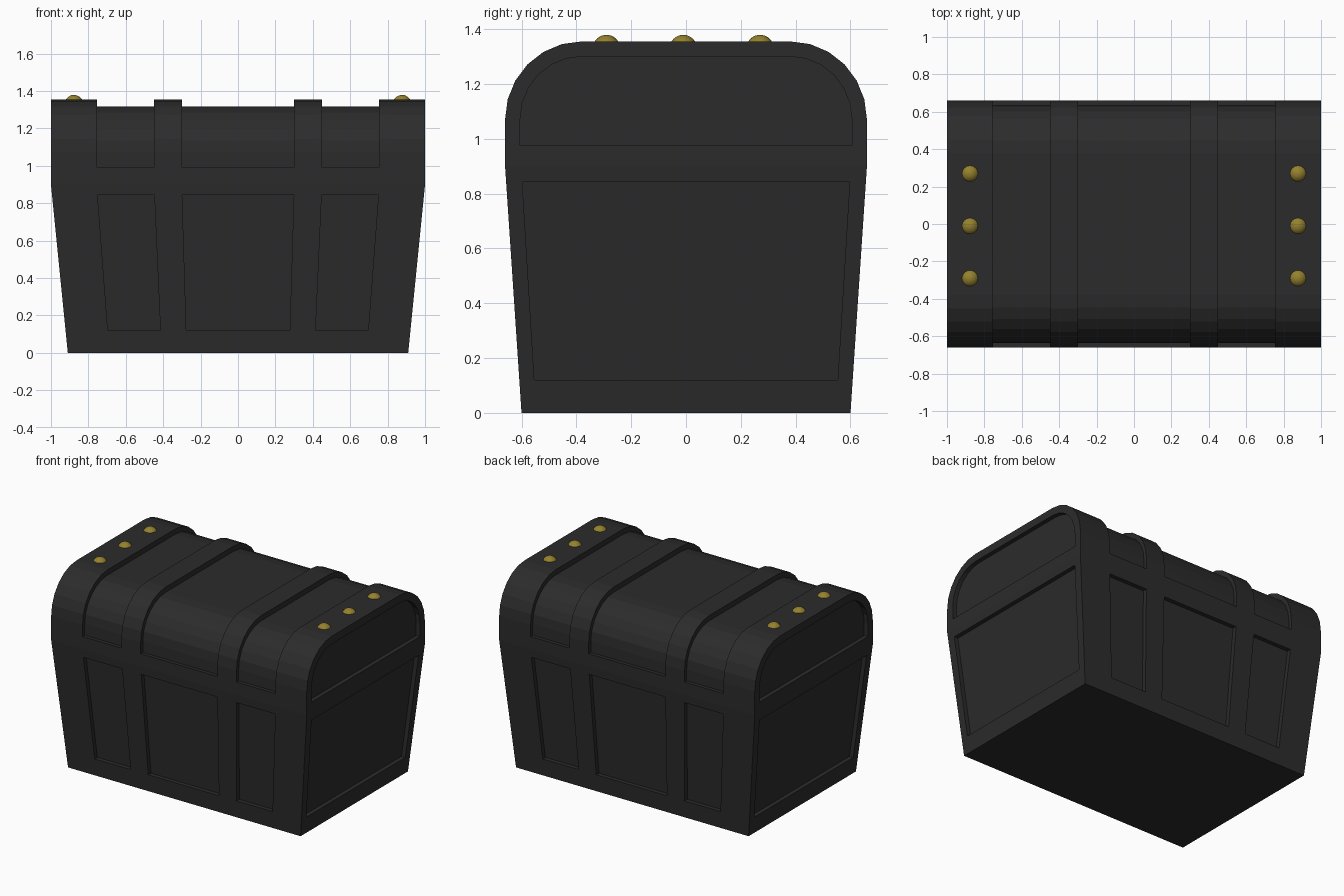
import bpy, bmesh, math
from mathutils import Vector

if "Cube" in bpy.data.objects:
    bpy.data.objects.remove(bpy.data.objects["Cube"])

COLS = [-1, -0.755, -0.45, -0.30, 0.30, 0.45, 0.755, 1]   # strap edges along x
SEAM, DEPTH = 0.90, 0.03


def material(name, rgb):
    m = bpy.data.materials.new(name)
    m.diffuse_color = (*rgb, 1)
    m.use_nodes = True
    m.node_tree.nodes["Principled BSDF"].inputs["Base Color"].default_value = m.diffuse_color
    return m


dark = material("charcoal", (0.0245, 0.0245, 0.0245))
brass = material("aged brass", (0.30, 0.22, 0.028))


def finish(bm, name, mat):
    bmesh.ops.remove_doubles(bm, verts=bm.verts[:], dist=1e-5)
    bmesh.ops.recalc_face_normals(bm, faces=bm.faces[:])
    mesh = bpy.data.meshes.new(name)
    bm.to_mesh(mesh)
    bm.free()
    mesh.materials.append(mat)
    ob = bpy.data.objects.new(name, mesh)
    bpy.context.collection.objects.link(ob)
    return ob


def poly(bm, pts):
    return bm.faces.new([bm.verts.new(p) for p in pts])


def recess(bm, faces, move):
    """Extrude a patch of faces, shift the new points inward, open the old patch."""
    geo = bmesh.ops.extrude_face_region(bm, geom=faces)["geom"]
    for v in geo:
        if isinstance(v, bmesh.types.BMVert):
            v.co = move(v.co)
    old = [f for f in faces if f.is_valid]
    if old:
        bmesh.ops.delete(bm, geom=old, context='FACES')


# --- Body: tapered box with sunken panels on all four sides ---
def body_point(u, v, z):
    t = z / SEAM
    return Vector((u * (0.91 + 0.09 * t), v * (0.60 + 0.06 * t), z))


bm = bmesh.new()
rows = [0, 0.12, 0.843, SEAM]
panels = []
for s in (-1, 1):
    for along_x, cols in ((True, COLS), (False, [-1, -0.91, 0.91, 1])):
        for i in range(len(cols) - 1):
            for j in range(3):
                corners = [(cols[i], rows[j]), (cols[i + 1], rows[j]),
                           (cols[i + 1], rows[j + 1]), (cols[i], rows[j + 1])]
                f = poly(bm, [body_point(c, s, z) if along_x else body_point(s, c, z)
                              for c, z in corners])
                if j == 1 and i % 2 == 1:
                    shift = Vector((0, -s * DEPTH, 0) if along_x else (-s * DEPTH, 0, 0))
                    panels.append((f, shift))
for z in (0, SEAM):
    poly(bm, [body_point(u, v, z) for u, v in ((-1, -1), (1, -1), (1, 1), (-1, 1))])
bmesh.ops.remove_doubles(bm, verts=bm.verts[:], dist=1e-5)
for f, shift in panels:
    recess(bm, [f], lambda co, d=shift: co + d)
finish(bm, "chest_body", dark)

# --- Lid: rounded profile with raised straps and sunken ends ---
CY, CZ, RY, RZ = 0.38, 1.07, 0.28, 0.285


def arch(dy, dz):
    """Half-arch from right side to top, mirrored to the left."""
    half = []
    for k in range(7):
        a = math.radians(15 * k)
        half.append((CY + (RY - dy) * math.cos(a), CZ + (RZ - dz) * math.sin(a)))
    return half + [(-y, z) for y, z in reversed(half)]


outer = [(0.66, SEAM), (0.66, 0.99)] + arch(0, 0) + [(-0.66, 0.99), (-0.66, SEAM)]
inner = [(0.605, 0.975), (0.605, 1.0)] + arch(0.055, 0.055) + [(-0.605, 1.0), (-0.605, 0.975)]
n = len(outer)


def sink(co):
    c = min(1, (abs(co.y) - CY) / RY)
    s = max(0, (co.z - CZ) / RZ)
    return Vector((co.x, co.y - math.copysign(0.025 * c, co.y), co.z - 0.037 * s))


bm = bmesh.new()
sunk = []
for i in range(len(COLS) - 1):
    group = []
    for k in range(n - 1):
        (y0, z0), (y1, z1) = outer[k], outer[k + 1]
        f = poly(bm, [(COLS[i], y0, z0), (COLS[i + 1], y0, z0),
                      (COLS[i + 1], y1, z1), (COLS[i], y1, z1)])
        if i % 2 == 1 and 0 < k < n - 2:
            group.append(f)
    if group:
        sunk.append(group)
bmesh.ops.remove_doubles(bm, verts=bm.verts[:], dist=1e-5)
for group in sunk:
    recess(bm, group, sink)
for s in (-1, 1):                       # rim, step and sunken panel of each end
    xi = s * (1 - DEPTH)
    for k in range(n):
        a, b, c, d = outer[k], outer[(k + 1) % n], inner[(k + 1) % n], inner[k]
        poly(bm, [(s, *a), (s, *b), (s, *c), (s, *d)])
        poly(bm, [(s, *d), (s, *c), (xi, *c), (xi, *d)])
    poly(bm, [(xi, *p) for p in inner])
# underside
poly(bm, [(x, 0.66, SEAM) for x in COLS] + [(x, -0.66, SEAM) for x in reversed(COLS)])
finish(bm, "chest_lid", dark)

# --- Studs: shallow domes on the outer straps ---
for x in (-0.877, 0.877):
    for y in (-0.29, -0.01, 0.27):
        bm = bmesh.new()
        bmesh.ops.create_uvsphere(bm, u_segments=16, v_segments=16, radius=0.05)
        bmesh.ops.bisect_plane(bm, geom=bm.verts[:] + bm.edges[:] + bm.faces[:],
                               plane_co=(0, 0, 0.02), plane_no=(0, 0, 1), clear_inner=True)
        for f in bm.faces:
            f.smooth = True
        stud = finish(bm, "stud", brass)
        stud.location = (x, y, 1.355 - 0.026)
